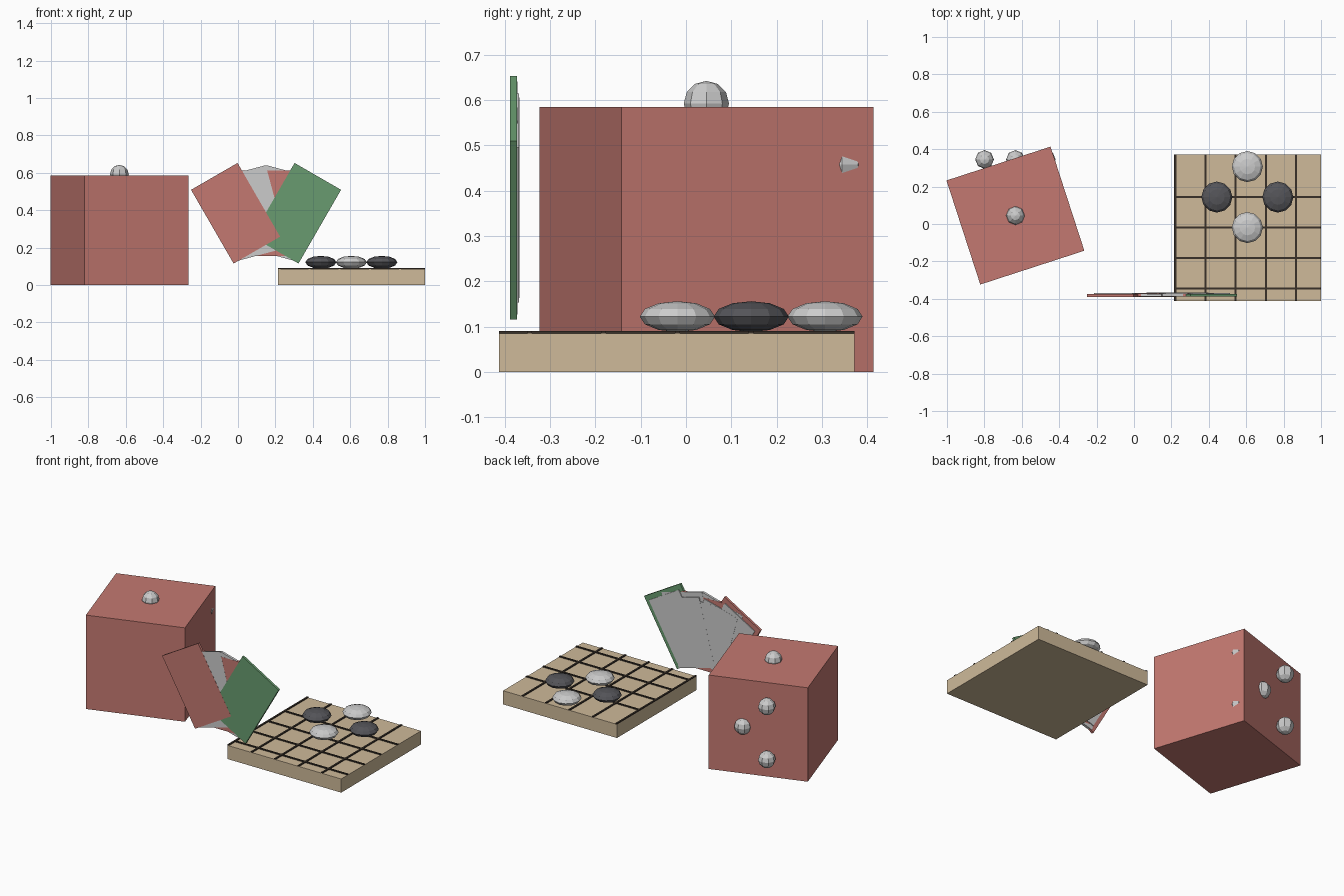
import bpy
from math import radians

if "Cube" in bpy.data.objects:
    bpy.data.objects.remove(bpy.data.objects["Cube"])


def material(name, rgb):
    m = bpy.data.materials.new(name)
    m.diffuse_color = (*rgb, 1)
    m.use_nodes = True
    m.node_tree.nodes["Principled BSDF"].inputs["Base Color"].default_value = m.diffuse_color
    return m


RED = material("red", (0.55, 0.19, 0.165))
IVORY = material("ivory", (0.78, 0.78, 0.77))
WOOD = material("wood", (0.62, 0.49, 0.32))
INK = material("ink", (0.04, 0.03, 0.022))
BLACK = material("black", (0.09, 0.09, 0.1))
GREEN = material("green", (0.14, 0.33, 0.16))


def box(name, loc, size, mat, rot=(0, 0, 0)):
    bpy.ops.mesh.primitive_cube_add(size=1, location=loc, rotation=rot)
    o = bpy.context.object
    o.name, o.scale = name, size
    o.data.materials.append(mat)
    return o


def ball(name, loc, radii, mat, segments):
    bpy.ops.mesh.primitive_uv_sphere_add(segments=segments, ring_count=6, radius=1, location=loc)
    o = bpy.context.object
    o.name, o.scale = name, radii
    o.data.materials.append(mat)
    return o


# Die: turned cube with one pip on top and five at the back
S, DX, DY = 0.585, -0.634, 0.045
box("die", (DX, DY, S / 2), (S, S, S), RED, (0, 0, radians(18)))
pips = [(0, 0, 0.3)] + [(x, 0.3, z) for x in (-0.165, 0.165) for z in (-0.165, 0.165)] + [(0, 0.3, 0)]
for x, y, z in pips:
    ball("die_pip", (DX + x, DY + y, S / 2 + z), (0.05,) * 3, IVORY, 8)

# Board with inlaid grid lines
BX, BY, W = 0.6075, -0.02, 0.785
box("board", (BX, BY, 0.0425), (W, W, 0.085), WOOD)
for i in range(5):
    box("grid_line_y", (0.2205 + i * 0.1615, BY, 0.087), (0.011, W, 0.007), INK)
for i in range(4):
    box("grid_line_x", (BX, -0.345 + i * 0.163, 0.087), (W, 0.011, 0.007), INK)

# Four stones around one crossing
for dx, dy, mat in ((0, 0.163, IVORY), (0, -0.163, IVORY), (-0.163, 0, BLACK), (0.163, 0, BLACK)):
    ball("stone", (0.606 + dx, 0.144 + dy, 0.122), (0.083, 0.083, 0.034), mat, 12)

# Fan of five cards, each with a pale panel on its back
layers = (0, 2, 3, 4, 1)
for i, mat in enumerate((RED, IVORY, RED, IVORY, GREEN)):
    k = i - 2
    x, y, rot = 0.15 + 0.0815 * k, -0.3815 + 0.0004 * layers[i], (0, radians(15 * k), 0)
    box("card", (x, y, 0.384), (0.287, 0.015, 0.455), mat, rot)
    box("card_panel", (x, y + 0.008, 0.384), (0.237, 0.009, 0.395), IVORY, rot)
